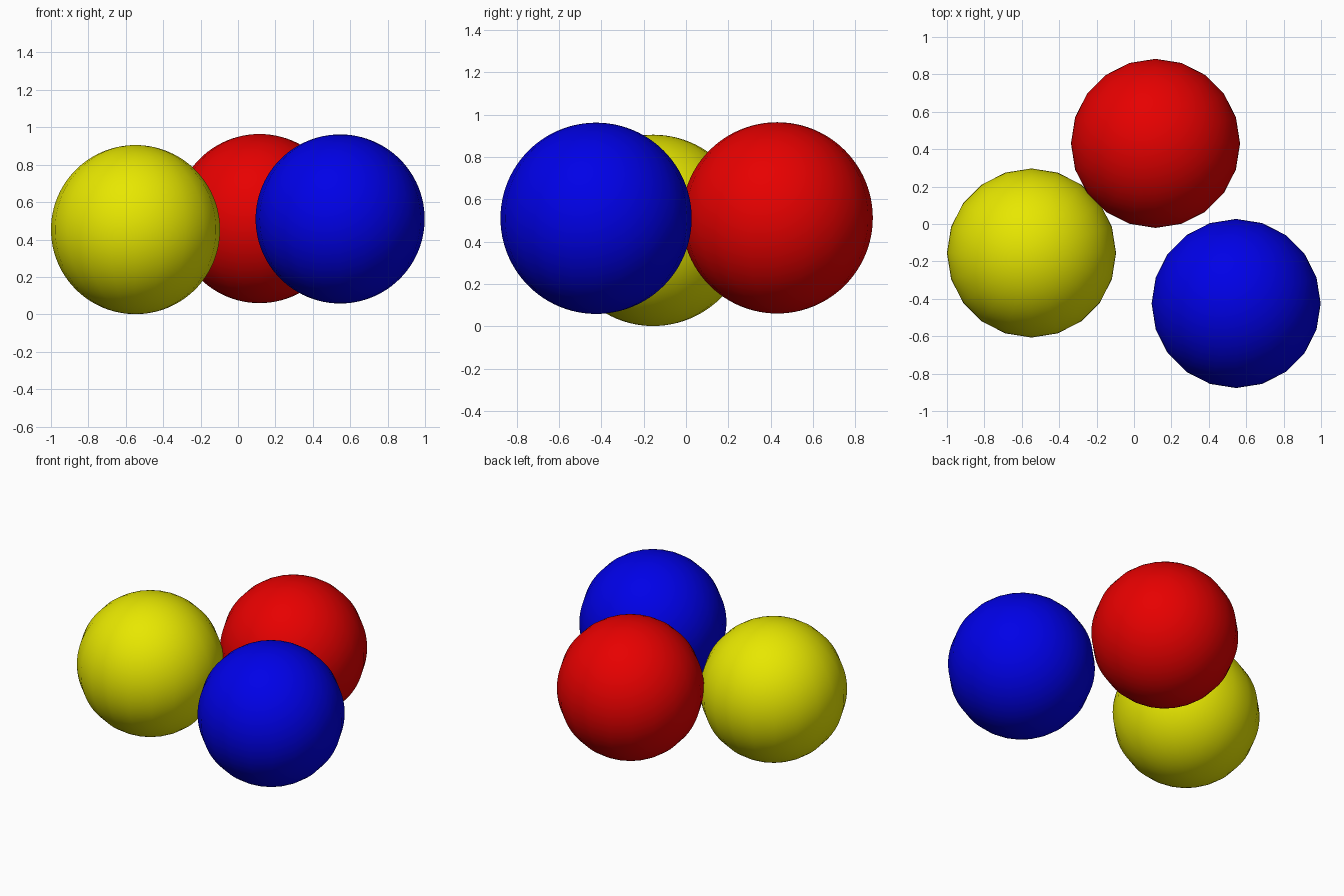
import bpy

if "Cube" in bpy.data.objects:
    bpy.data.objects.remove(bpy.data.objects["Cube"])

RADIUS = 0.452


def ball(name, color, center):
    # Twenty meridian segments with fine rings, smooth shaded
    bpy.ops.mesh.primitive_uv_sphere_add(segments=20, ring_count=48,
                                         radius=RADIUS, location=center)
    obj = bpy.context.object
    obj.name = name
    bpy.ops.object.shade_smooth()
    mat = bpy.data.materials.new(name + "_paint")
    mat.diffuse_color = color
    mat.use_nodes = True
    mat.node_tree.nodes["Principled BSDF"].inputs["Base Color"].default_value = mat.diffuse_color
    obj.data.materials.append(mat)


# Three loose balls, the yellow one resting lowest
ball("yellow_ball", (0.8, 0.8, 0.0, 1), (-0.548, -0.155, 0.453))
ball("red_ball", (0.8, 0.0, 0.0, 1), (0.115, 0.431, 0.512))
ball("blue_ball", (0.0, 0.0, 0.8, 1), (0.546, -0.425, 0.51))
